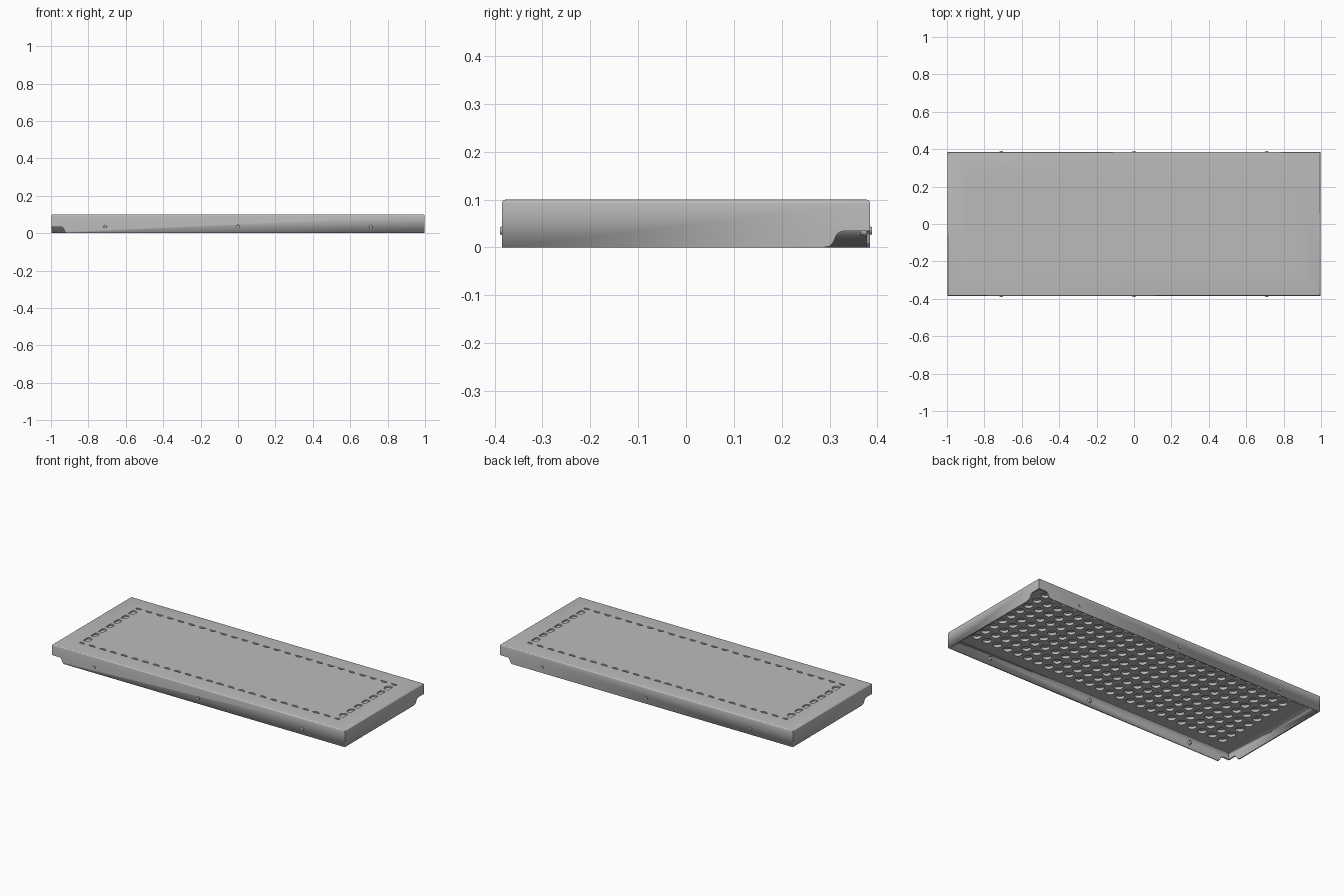
import bpy, bmesh, math
from mathutils import Matrix, Vector

if "Cube" in bpy.data.objects:
    bpy.data.objects.remove(bpy.data.objects["Cube"])

X, Y, H, T = 0.997, 0.385, 0.1, 0.008
PITCH, R = 0.0727, 0.025

steel = bpy.data.materials.new("satin grey steel")
steel.use_nodes = True
steel.diffuse_color = (0.5, 0.5, 0.5, 1)
steel.node_tree.nodes["Principled BSDF"].inputs["Base Color"].default_value = (0.5, 0.5, 0.5, 1)


def make_object(name, bm):
    bmesh.ops.recalc_face_normals(bm, faces=bm.faces)
    mesh = bpy.data.meshes.new(name)
    bm.to_mesh(mesh)
    bm.free()
    mesh.materials.append(steel)
    obj = bpy.data.objects.new(name, mesh)
    bpy.context.collection.objects.link(obj)
    return obj


def add_box(bm, lo, hi):
    lo, hi = Vector(lo), Vector(hi)
    m = Matrix.Translation((lo + hi) / 2) @ Matrix.Diagonal((*(hi - lo), 1))
    return bmesh.ops.create_cube(bm, size=1, matrix=m)["verts"]


def add_prism(bm, outline, offset):
    face = bm.faces.new([bm.verts.new(p) for p in outline])
    ext = bmesh.ops.extrude_face_region(bm, geom=[face])
    moved = [v for v in ext["geom"] if isinstance(v, bmesh.types.BMVert)]
    bmesh.ops.translate(bm, verts=moved, vec=offset)


def cut(obj, cutter):
    cutter.hide_render = True
    cutter.hide_viewport = True
    mod = obj.modifiers.new("cut " + cutter.name, 'BOOLEAN')
    mod.operation = 'DIFFERENCE'
    mod.solver = 'EXACT'
    mod.object = cutter


def circle(cx, cy, z, limit_x=9, limit_y=9, inner_x=0):
    # circular hole outline, trimmed by the frame opening
    pts = []
    for i in range(20):
        a = math.tau * (i + 0.5) / 20
        x, y = cx + R * math.cos(a), cy + R * math.sin(a)
        x = math.copysign(min(max(abs(x), inner_x), limit_x), x)
        y = math.copysign(min(abs(y), limit_y), y)
        if not pts or (Vector((x, y, z)) - pts[-1]).length > 1e-5:
            pts.append(Vector((x, y, z)))
    if (pts[0] - pts[-1]).length < 1e-5:
        pts.pop()
    return pts


# Folded sheet shell, open underneath
bm = bmesh.new()
add_box(bm, (-X, -Y, 0), (X, Y, H))
rim = [e for e in bm.edges if all(v.co.z > 0.05 for v in e.verts)]
bmesh.ops.bevel(bm, geom=rim, offset=0.008, segments=4, profile=0.5, affect='EDGES')
bottom = [f for f in bm.faces if all(v.co.z < 0.001 for v in f.verts)]
bmesh.ops.delete(bm, geom=bottom, context='FACES_ONLY')
shell = make_object("shell", bm)
solid = shell.modifiers.new("sheet thickness", 'SOLIDIFY')
solid.thickness = T
solid.offset = -1
solid.use_even_offset = True

# Perforated liner under the top sheet
bm = bmesh.new()
add_box(bm, (-X + 0.006, -Y + 0.006, 0.076), (X - 0.006, Y - 0.006, 0.0935))
liner = make_object("perforated_liner", bm)

# Full round holes for the liner
bm = bmesh.new()
for i in range(-12, 13):
    for j in range(-4, 5):
        add_prism(bm, circle(i * PITCH, j * PITCH, 0.05), (0, 0, 0.042))
        if abs(i) == 12 or abs(j) == 4:
            add_prism(bm, circle(i * PITCH, j * PITCH, 0.0921), (0, 0, 0.01))
cut(liner, make_object("liner_hole_cutter", bm))

# Trimmed edge slots for the top sheet
bm = bmesh.new()
for side in (-1, 1):
    for i in range(-12, 13):
        add_prism(bm, circle(i * PITCH, side * 4 * PITCH, 0.085, limit_x=0.885, limit_y=0.281), (0, 0, 0.03))
    for j in range(-3, 4):
        inner = 0 if abs(j) == 3 else 0.8535
        add_prism(bm, circle(side * 12 * PITCH, j * PITCH, 0.085, limit_x=0.885, inner_x=inner), (0, 0, 0.03))
cut(shell, make_object("slot_cutter", bm))

# S-curved cut-outs at two opposite corners, through both walls
profile = [(0.098, -0.01), (0.098, 0), (0.086, 0.002), (0.078, 0.009), (0.074, 0.018),
           (0.070, 0.027), (0.064, 0.032), (0.056, 0.034), (-0.02, 0.034), (-0.02, -0.01)]
for axis in "xy":
    bm = bmesh.new()
    for s in (-1, 1):
        if axis == "x":
            add_prism(bm, [(s * (X - d * 0.9), s * (Y + 0.02), z) for d, z in profile], (0, -s * 0.04, 0))
        else:
            add_prism(bm, [(s * (X + 0.02), s * (Y - d), z) for d, z in profile], (-s * 0.04, 0, 0))
    cut(shell, make_object("corner_cutter_" + axis, bm))

# Rivets through the long walls: low dome outside, larger head inside
bm = bmesh.new()
for s in (-1, 1):
    for x in (-0.71, 0, 0.71):
        for radius, depth, y in ((0.010, 0.008, Y), (0.013, 0.014, Y - T - 0.005)):
            m = Matrix.Translation((x, s * y, 0.035)) @ Matrix.Rotation(math.pi / 2, 4, 'X')
            bmesh.ops.create_cone(bm, cap_ends=True, segments=16, radius1=radius * (0.75 if s * (y - 0.38) > 0 else 1),
                                  radius2=radius * (0.75 if s * (y - 0.38) < 0 else 1), depth=depth, matrix=m)
make_object("wall_rivets", bm)

# Smooth only the soft folds
for obj in (shell, liner):
    bpy.ops.object.select_all(action='DESELECT')
    obj.select_set(True)
    bpy.context.view_layer.objects.active = obj
    bpy.ops.object.shade_smooth_by_angle(angle=math.radians(30))
